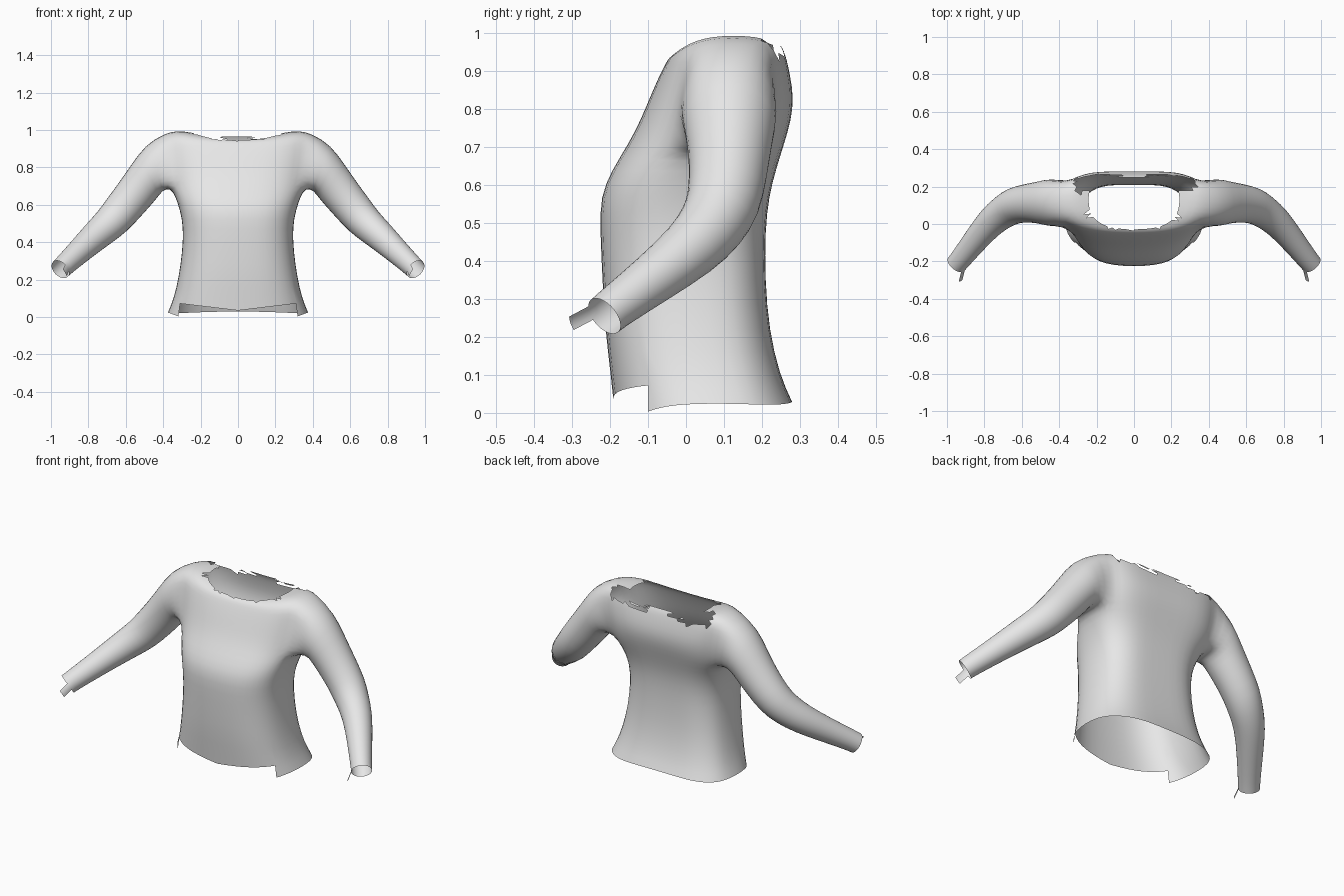
import bpy, bmesh, math, random
from mathutils import Vector

random.seed(4)
cube = bpy.data.objects.get("Cube")
if cube:
    bpy.data.objects.remove(cube, do_unlink=True)

cloth = bpy.data.materials.new("light_grey_cloth")
cloth.use_nodes = True
GREY = (0.8, 0.8, 0.8, 1)
cloth.diffuse_color = GREY
cloth.node_tree.nodes["Principled BSDF"].inputs["Base Color"].default_value = GREY

COLS = 24
HOLE_LOW, HOLE_HIGH, HOLE_HALF = 7, 11, 2

# Torso rings: front z, side z, back z, half width, front y, side y, back y
RINGS = [
    (-.05, .025, .03, .378, -.185, .06, .293),
    (.10, .10, .10, .345, -.20, .04, .26),
    (.22, .22, .22, .318, -.215, .02, .232),
    (.35, .35, .35, .30, -.222, .01, .222),
    (.48, .48, .48, .294, -.228, .0, .222),
    (.57, .57, .57, .312, -.228, .01, .232),
    (.64, .64, .64, .335, -.197, .04, .25),
    (.71, .69, .71, .363, -.153, .08, .272),
    (.77, .76, .77, .38, -.122, .10, .29),
    (.83, .84, .83, .39, -.097, .11, .297),
    (.88, .91, .89, .40, -.075, .12, .287),
    (.92, .98, .93, .40, -.055, .12, .277),
    (.935, 1.0, .95, .33, -.045, .125, .27),
    (.945, .985, .965, .245, -.03, .13, .262),
]

# Sleeve sections: centre x, y, z and radius, shoulder to cuff
SLEEVE = [
    (.45, .115, .80, .132), (.505, .115, .72, .115), (.57, .112, .635, .105),
    (.64, .10, .55, .10), (.69, .07, .495, .092), (.76, .02, .435, .082),
    (.85, -.09, .35, .068), (.925, -.185, .28, .059), (.95, -.215, .255, .057),
]


def spow(v, e):
    return math.copysign(abs(v) ** e, v)


def ring_point(ring, j):
    zf, zs, zb, hw, yf, ym, yb = ring
    t = 2 * math.pi * j / COLS
    c, s = math.cos(t), math.sin(t)
    if s > 0:  # back, with a shallow hollow along the spine
        y = ym + s ** .68 * (yb - ym) - .014 * s ** 16
    else:
        y = ym - abs(s) ** .78 * (ym - yf)
    ends = zf + (zb - zf) * (1 + s) / 2
    return Vector((hw * spow(c, .75), y, ends + (zs - ends) * c * c))


def in_hole(row, j):
    side = min(j, COLS - 1 - j, abs(j - COLS // 2), abs(j + 1 - COLS // 2))
    return HOLE_LOW <= row < HOLE_HIGH and side < HOLE_HALF


# Torso with two arm holes
bm = bmesh.new()
grid = [[bm.verts.new(ring_point(r, j)) for j in range(COLS)] for r in RINGS]
for i in range(len(RINGS) - 1):
    for j in range(COLS):
        if not in_hole(i, j):
            k = (j + 1) % COLS
            bm.faces.new((grid[i][j], grid[i][k], grid[i + 1][k], grid[i + 1][j]))


def hole_loop(side):
    h, lo, hi = HOLE_HALF, HOLE_LOW, HOLE_HIGH
    path = [(lo, j) for j in range(-h, h)] + [(i, h) for i in range(lo, hi)]
    path += [(hi, j) for j in range(h, -h, -1)] + [(i, -h) for i in range(hi, lo, -1)]
    return [grid[i][(j if side > 0 else COLS // 2 - j) % COLS] for i, j in path]


# Sleeves grown out of the arm holes
centres = [Vector((.37, .11, .835))] + [Vector(s[:3]) for s in SLEEVE]
for side in (1, -1):
    loop = hole_loop(side)
    n = len(loop)
    for i, section in enumerate(SLEEVE):
        c = centres[i + 1]
        d = (centres[min(i + 2, len(SLEEVE))] - centres[i]).normalized()
        d = (d + Vector((max(0, .9 - .45 * i), 0, 0))).normalized()
        u = Vector((0, 1, 0))
        u = (u - d * u.dot(d)).normalized()
        v = d.cross(u)
        new = []
        for k in range(n):
            a = math.radians(-135) + 2 * math.pi * k / n
            p = c + section[3] * (math.cos(a) * u + math.sin(a) * v)
            new.append(bm.verts.new((p.x * side, p.y, p.z)))
        for k in range(n):
            m = (k + 1) % n
            bm.faces.new((loop[k], loop[m], new[m], new[k]))
        loop = new

bmesh.ops.delete(bm, geom=[v for v in bm.verts if not v.link_faces], context='VERTS')
bmesh.ops.recalc_face_normals(bm, faces=bm.faces[:])
mesh = bpy.data.meshes.new("shirt")
bm.to_mesh(mesh)
bm.free()
shirt = bpy.data.objects.new("shirt", mesh)
bpy.context.scene.collection.objects.link(shirt)

# Smooth the cloth, then work on its edges
sub = shirt.modifiers.new("smooth_cloth", 'SUBSURF')
sub.levels = sub.render_levels = 1
bpy.context.view_layer.update()
smooth = bpy.data.meshes.new_from_object(
    shirt.evaluated_get(bpy.context.evaluated_depsgraph_get()))
shirt.modifiers.clear()
shirt.data = smooth
bm = bmesh.new()
bm.from_mesh(smooth)


def split(rule, co, no):
    faces = [f for f in bm.faces if rule(f.calc_center_median())]
    parts = set(faces)
    for f in faces:
        parts.update(f.edges)
        parts.update(f.verts)
    bmesh.ops.bisect_plane(bm, geom=list(parts), plane_co=co, plane_no=no)


def remove(rule):
    doomed = [f for f in bm.faces if rule(f.calc_center_median())]
    bmesh.ops.delete(bm, geom=doomed, context='FACES')


# Short front hem with a slit at each side
SLIT, HEM, RISE = -.1, .035, .12
split(lambda c: c.z < .16 and c.y < 0 and abs(c.x) < .5, (0, SLIT, 0), (0, 1, 0))
for side in (1, -1):
    split(lambda c: c.z < .16 and c.y < SLIT and 0 < c.x * side < .5,
          (0, 0, HEM), (-RISE * side, 0, 1))
remove(lambda c: c.y < SLIT and abs(c.x) < .5 and c.z < HEM + RISE * abs(c.x))

# Ragged neckline, torn wider towards the back corners
top = [f for f in bm.faces if f.calc_center_median().z > .9
       and abs(f.calc_center_median().x) < .36]
bmesh.ops.triangulate(bm, faces=top)
remove(lambda c: c.y > .18 and .08 < abs(c.x) < .31
       and c.z > .945 + random.uniform(-.01, .01))
rim = {f for e in bm.edges if e.is_boundary for f in e.link_faces
       if f.calc_center_median().z > .9}
torn = [f for f in sorted(rim, key=lambda f: f.index) if random.random() < .4]
bmesh.ops.delete(bm, geom=torn, context='FACES')

# Small loose flap at the inner front of each cuff
along = (centres[-1] - centres[-3]).normalized() * .075
for side in (1, -1):
    spot = Vector((.905 * side, -.235, .272))
    cuff = [e for e in bm.edges if e.is_boundary and e.verts[0].co.x * side > .8]
    cuff.sort(key=lambda e: ((e.verts[0].co + e.verts[1].co) / 2 - spot).length)
    flap = bmesh.ops.extrude_edge_only(bm, edges=cuff[:4])["geom"]
    for v in flap:
        if isinstance(v, bmesh.types.BMVert):
            v.co += Vector((along.x * side * .3, along.y, along.z * .7))

for f in bm.faces:
    f.smooth = True
    f.material_index = 0
bm.to_mesh(smooth)
bm.free()
smooth.materials.clear()
smooth.materials.append(cloth)
